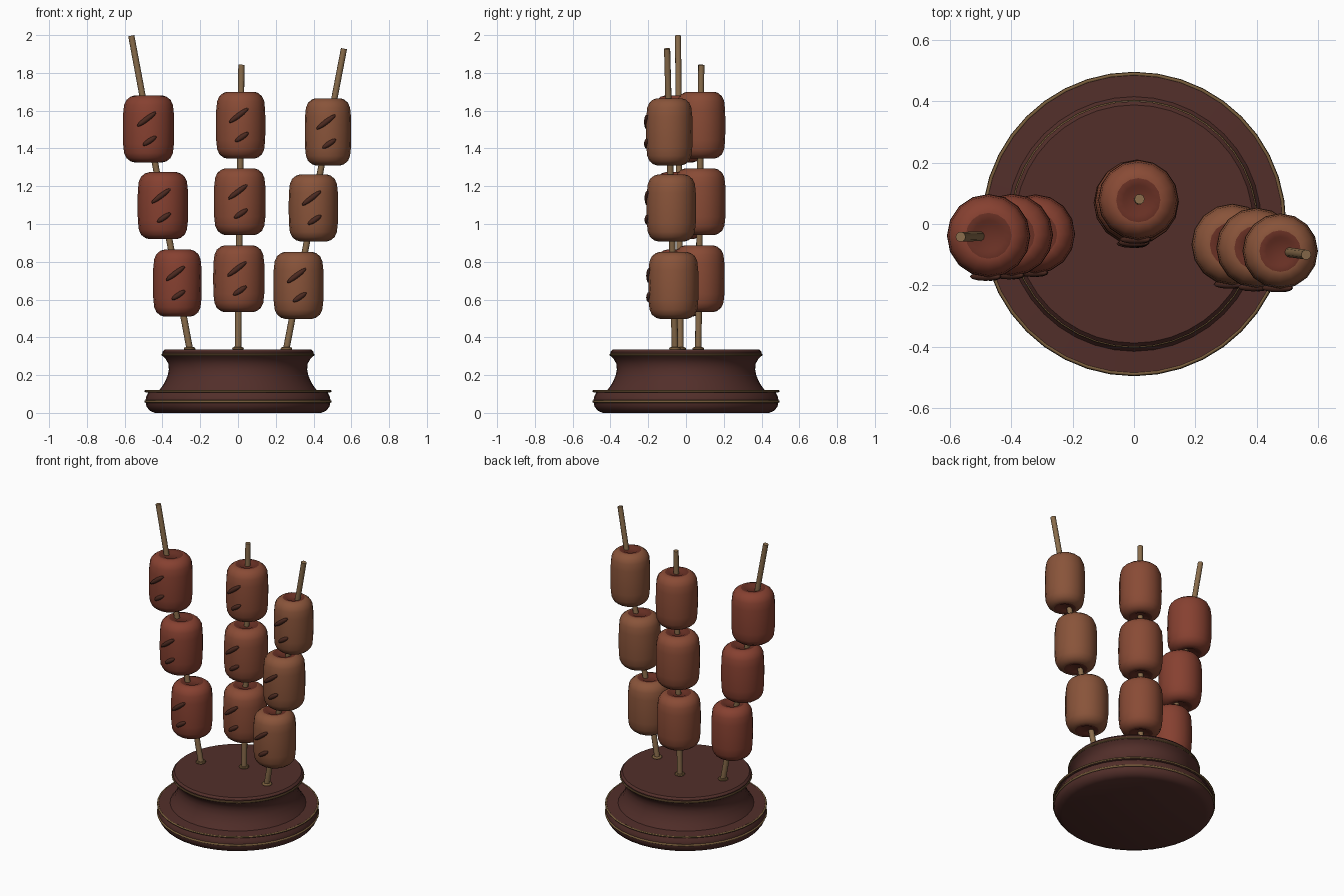
import bpy, bmesh, math
from mathutils import Vector, Matrix

if "Cube" in bpy.data.objects:
    bpy.data.objects.remove(bpy.data.objects["Cube"])


def material(name, rgb):
    m = bpy.data.materials.new(name)
    m.diffuse_color = (*rgb, 1)
    m.use_nodes = True
    m.node_tree.nodes["Principled BSDF"].inputs["Base Color"].default_value = m.diffuse_color
    return m


WOOD = material("dark_wood", (0.085, 0.028, 0.023))
BRASS = material("brass", (0.19, 0.11, 0.045))
STICK = material("bamboo", (0.25, 0.15, 0.07))
CHAR = material("char", (0.07, 0.022, 0.014))
END = material("meat_end", (0.14, 0.03, 0.018))
MEATS = [material("meat_red", (0.24, 0.052, 0.030)),
         material("meat_mid", (0.25, 0.070, 0.036)),
         material("meat_brown", (0.25, 0.088, 0.042))]


def finish(name, bm, mats, angle=40):
    bmesh.ops.recalc_face_normals(bm, faces=bm.faces)
    me = bpy.data.meshes.new(name)
    bm.to_mesh(me)
    bm.free()
    for m in mats:
        me.materials.append(m)
    ob = bpy.data.objects.new(name, me)
    bpy.context.collection.objects.link(ob)
    bpy.context.view_layer.objects.active = ob
    ob.select_set(True)
    bpy.ops.object.shade_smooth_by_angle(angle=math.radians(angle))
    ob.select_set(False)
    return ob


def lathe(name, profile, sides, mats, loc=(0, 0, 0), end_rows=0, angle=40):
    """Revolve (radius, z) points; ends are capped. end_rows: second material at both ends."""
    bm = bmesh.new()
    rings = [[bm.verts.new((r * math.cos(a) + loc[0], r * math.sin(a) + loc[1], z + loc[2]))
              for a in (2 * math.pi * i / sides for i in range(sides))] for r, z in profile]
    for k in range(len(rings) - 1):
        a, b = rings[k], rings[k + 1]
        for i in range(sides):
            j = (i + 1) % sides
            f = bm.faces.new((a[i], a[j], b[j], b[i]))
            if k < end_rows or k >= len(rings) - 1 - end_rows:
                f.material_index = 1
    for r in (rings[0], rings[-1]):
        bm.faces.new(r).material_index = 1 if end_rows else 0
    return finish(name, bm, mats, angle)


def ring(name, radius, tube, z, sides=40, mat=BRASS, x=0, y=0):
    bpy.ops.mesh.primitive_torus_add(major_radius=radius, minor_radius=tube, major_segments=sides,
                                     minor_segments=8, location=(x, y, z))
    ob = bpy.context.object
    ob.name = name
    ob.data.materials.append(mat)
    bpy.ops.object.shade_smooth()
    return ob


# turned pedestal
lathe("pedestal", [(0.44, 0), (0.468, 0.012), (0.485, 0.035), (0.49, 0.06), (0.487, 0.085),
                   (0.475, 0.108), (0.488, 0.111), (0.488, 0.119), (0.415, 0.122), (0.392, 0.155),
                   (0.373, 0.195), (0.366, 0.23), (0.369, 0.26), (0.382, 0.285), (0.398, 0.30),
                   (0.40, 0.322), (0.388, 0.335)], 40, [WOOD])
ring("lower_trim", 0.489, 0.007, 0.06)
ring("middle_trim", 0.489, 0.006, 0.115)
ring("upper_trim", 0.398, 0.007, 0.308)

# meat piece profile, as fractions of radius and height
HALF = [(1.0, 0.0), (0.99, 0.45), (0.95, 0.72), (0.86, 0.87), (0.70, 0.965), (0.55, 1.0),
        (0.38, 0.985), (0.30, 0.95)]
PROFILE = [(r, -z) for r, z in reversed(HALF[1:])] + HALF

# skewers: bottom point, top point, piece (height, radius) list
SKEWERS = [
    ("left", (-0.256, -0.03, 0.34), (-0.565, -0.042, 1.99),
     [(0.687, 0.129), (1.097, 0.134), (1.503, 0.136)]),
    ("centre", (0.0, 0.065, 0.34), (0.018, 0.081, 1.843),
     [(0.71, 0.136), (1.118, 0.137), (1.523, 0.131)]),
    ("right", (0.256, -0.058, 0.34), (0.561, -0.1, 1.928),
     [(0.675, 0.133), (1.085, 0.131), (1.488, 0.123)]),
]
# grill marks: x offset, z offset, half length, half width, slant
MARKS = [(-0.010, 0.052, 0.064, 0.014, 37), (0.006, -0.063, 0.043, 0.014, 34)]

for (side, low, high, pieces), meat in zip(SKEWERS, MEATS):
    low, high = Vector(low), Vector(high)
    axis = high - low
    start = low - axis * 0.02
    stick = high - start
    # stick
    bm = bmesh.new()
    bmesh.ops.create_cone(bm, cap_ends=True, segments=10, radius1=0.0175, radius2=0.0165,
                          depth=stick.length,
                          matrix=Matrix.Translation((start + high) / 2)
                          @ stick.to_track_quat('Z', 'Y').to_matrix().to_4x4())
    shift = 2.0 - max(v.co.z for v in bm.verts)
    if side == "left":
        for v in bm.verts:
            if v.co.z > 1:
                v.co.z += shift
    finish(side + "_skewer", bm, [STICK])
    ring(side + "_socket", 0.022, 0.009, 0.339, 16, x=low.x, y=low.y)

    for n, (z, r) in enumerate(pieces, 1):
        c = low + axis * ((z - low.z) / axis.z)
        # meat piece
        lathe(f"{side}_meat_{n}", [(p * r, q * 0.177) for p, q in PROFILE], 16,
              [meat, END], c, end_rows=2, angle=60)
        # grill marks on the front
        bm = bmesh.new()
        for dx, dz, length, width, slant in MARKS:
            m = (Matrix.Translation(c + Vector((dx, -r + 0.003, dz)))
                 @ Matrix.Rotation(math.radians(-slant), 4, 'Y')
                 @ Matrix.Diagonal((length, 0.014, width, 1)))
            bmesh.ops.create_uvsphere(bm, u_segments=12, v_segments=8, radius=1, matrix=m)
        finish(f"{side}_grill_marks_{n}", bm, [CHAR], 80)
